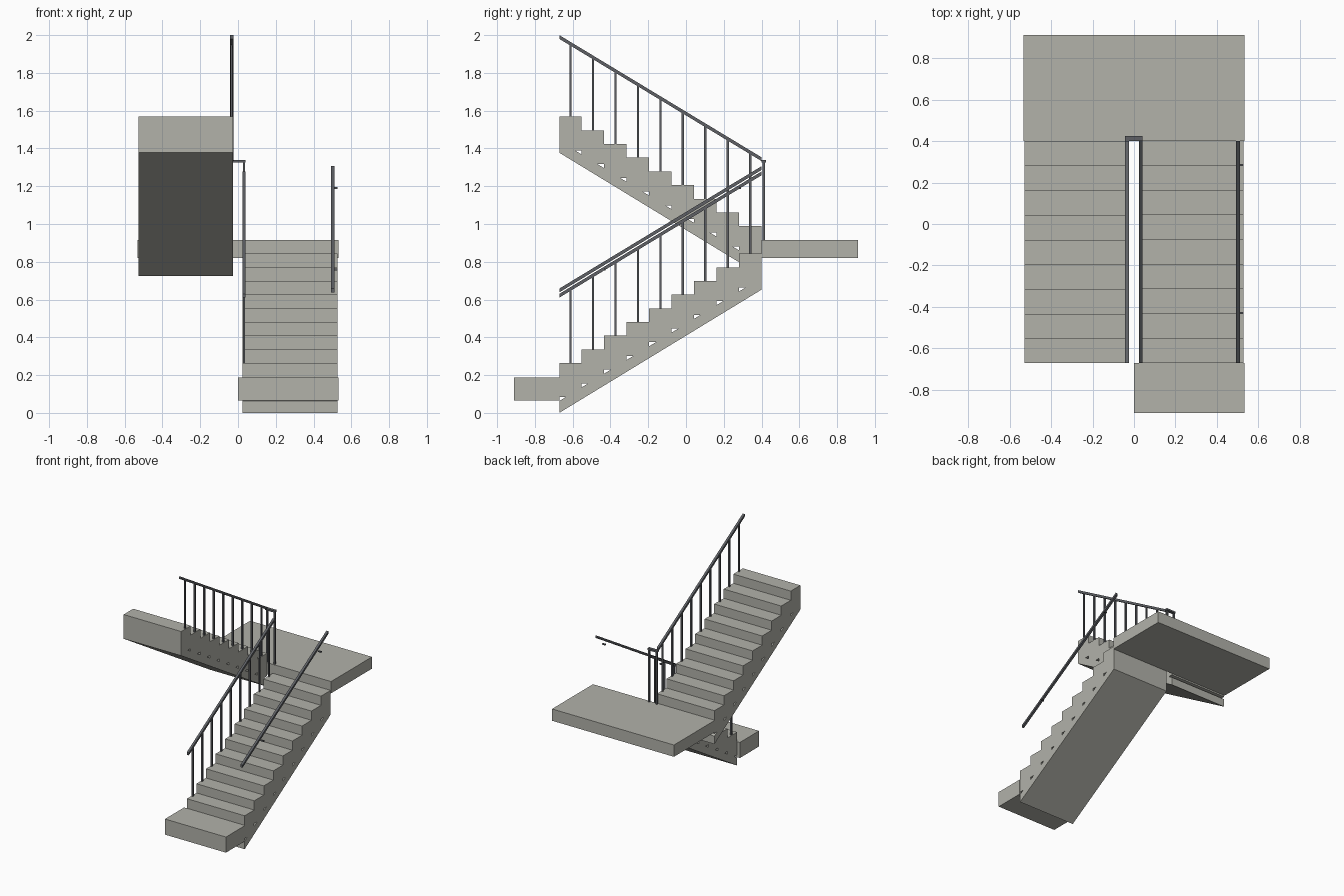
import bpy, bmesh
from mathutils import Vector

if "Cube" in bpy.data.objects:
    bpy.data.objects.remove(bpy.data.objects["Cube"])

STEPS, RUN, RISE = 9, 0.119, 0.0725
SLOPE = RISE / RUN
Y0, Y1 = -0.671, 0.40          # front and back ends of the flights
LOW_Z, MID_Z = 0.191, 0.916    # floor levels the two flights start from


def material(name, color):
    m = bpy.data.materials.new(name)
    m.diffuse_color = (*color, 1)
    m.use_nodes = True
    m.node_tree.nodes["Principled BSDF"].inputs["Base Color"].default_value = m.diffuse_color
    return m


concrete = material("concrete", (0.445, 0.445, 0.402))
metal = material("dark metal", (0.112, 0.118, 0.130))


def finish(bm, name, mat):
    bmesh.ops.recalc_face_normals(bm, faces=bm.faces)
    me = bpy.data.meshes.new(name)
    bm.to_mesh(me)
    bm.free()
    me.materials.append(mat)
    ob = bpy.data.objects.new(name, me)
    bpy.context.collection.objects.link(ob)
    return ob


def add_box(bm, lo, hi):
    lo, hi = Vector(lo), Vector(hi)
    for v in bmesh.ops.create_cube(bm, size=1)["verts"]:
        v.co = [(lo[i] + hi[i]) / 2 + v.co[i] * (hi[i] - lo[i]) for i in range(3)]


def box(name, lo, hi, mat):
    bm = bmesh.new()
    add_box(bm, lo, hi)
    return finish(bm, name, mat)


def flight(name, x0, x1, y_start, direction, base):
    """Saw-tooth flight, one profile cell per tread, with a small gap under each step."""
    bm = bmesh.new()
    for i in range(STEPS):
        s, e = i * RUN, (i + 1) * RUN
        gap = i * RISE - 0.107             # top of the gap below this step
        top = (i + 1) * RISE
        cell = [(s, s * SLOPE - 0.191), (e, e * SLOPE - 0.191)]
        if i < STEPS - 1:                  # points shared with the next cell
            cell += [(e, gap + RISE - 0.021), (e, gap + RISE)]
        cell += [(e, top), (s, top)]
        if i:
            cell.append((s, top - RISE))
        cell += [(s, gap), (s + 0.035, gap), (s, gap - 0.021)]
        bm.faces.new([bm.verts.new((x0, y_start + direction * a, base + b))
                      for a, b in cell])
    bmesh.ops.remove_doubles(bm, verts=bm.verts, dist=0.0005)
    out = bmesh.ops.extrude_face_region(bm, geom=bm.faces[:], use_keep_orig=True)
    for v in out["geom"]:
        if isinstance(v, bmesh.types.BMVert):
            v.co.x = x1
    return finish(bm, name, concrete)


def rail(name, x, z0, z1, half=0.009):
    """Sloping square handrail with upright cut ends."""
    bm = bmesh.new()
    add_box(bm, (x - half, Y0, -0.010), (x + half, Y1, 0.010))
    for v in bm.verts:
        v.co.z += z0 + (z1 - z0) * (v.co.y - Y0) / (Y1 - Y0)
    return finish(bm, name, metal)


def posts(name, x, base, direction, z0, z1, half=0.006):
    """One square baluster on the middle of every tread."""
    bm = bmesh.new()
    start = Y0 if direction > 0 else Y1
    for i in range(STEPS):
        y = start + direction * (i + 0.5) * RUN
        top = z0 + (z1 - z0) * (y - Y0) / (Y1 - Y0)
        add_box(bm, (x - half, y - half, base + (i + 1) * RISE),
                (x + half, y + half, top))
    return finish(bm, name, metal)


# Concrete floors and flights
box("bottom_slab", (0, -0.91, 0.065), (0.532, Y0, 0.188), concrete)
box("landing", (-0.532, Y1, 0.821), (0.532, 0.91, 0.914), concrete)
flight("lower_flight", 0.024, 0.528, Y0, 1, LOW_Z)
flight("upper_flight", -0.528, -0.026, Y1, -1, MID_Z)

# Inner railings along the stair well
rail("lower_handrail", 0.032, 0.620, 1.268)
posts("lower_balusters", 0.032, LOW_Z, 1, 0.620, 1.268)
rail("upper_handrail", -0.034, 1.990, 1.343)
posts("upper_balusters", -0.034, MID_Z, -1, 1.990, 1.343)

# Landing posts joined by a short top bar
for side, x in (("left", -0.034), ("right", 0.032)):
    box("landing_post_" + side, (x - 0.006, 0.406, 0.914), (x + 0.006, 0.418, 1.332), metal)
box("landing_bar", (-0.043, Y1, 1.325), (0.041, 0.424, 1.339), metal)

# Outer handrail on two short brackets
rail("wall_handrail", 0.501, 0.648, 1.296)
for i, (y, z) in enumerate(((-0.43, 0.76), (0.285, 1.19))):
    box("rail_bracket_%d" % (i + 1), (0.503, y - 0.005, z - 0.005),
        (0.528, y + 0.005, z + 0.005), metal)
